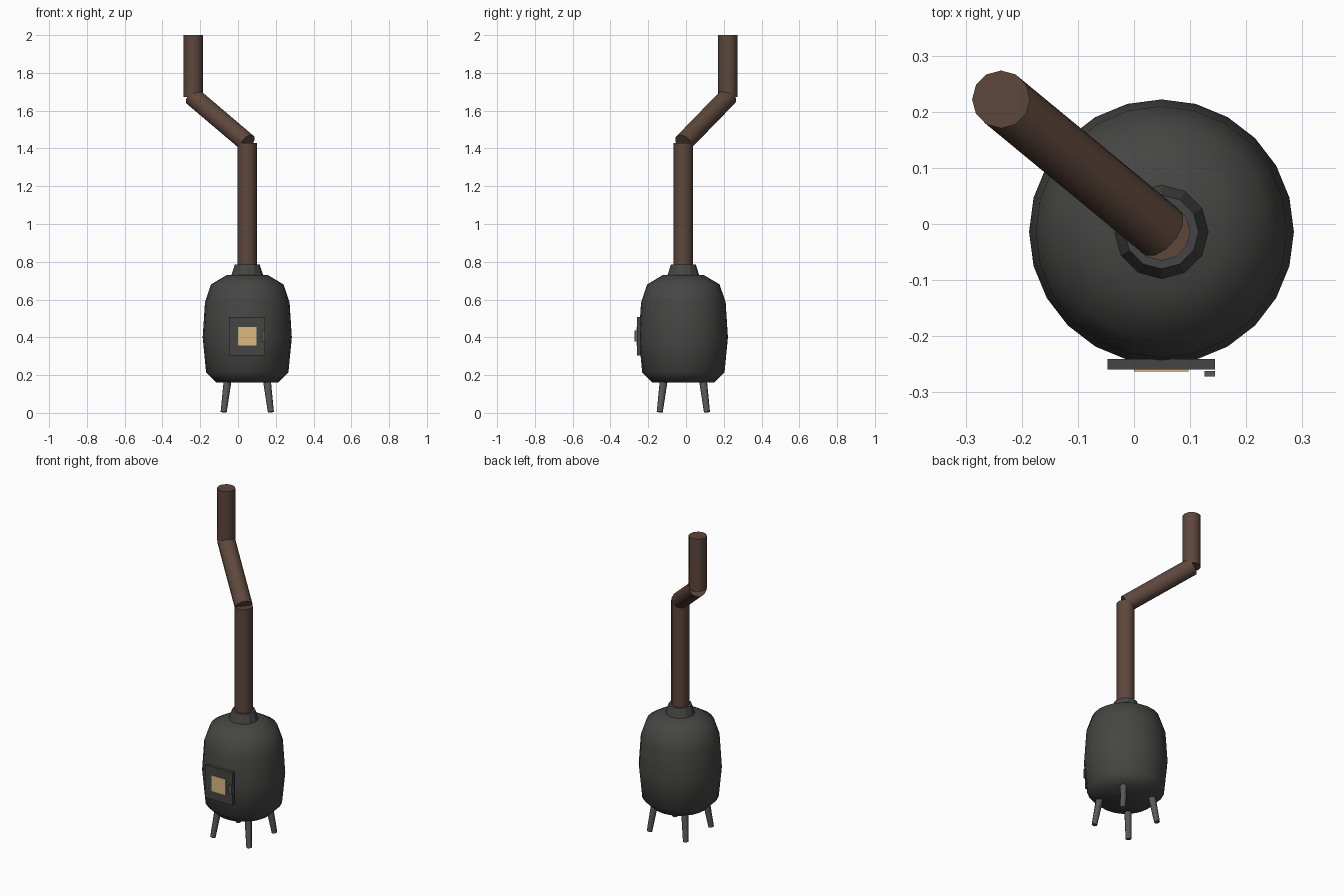
import bpy, bmesh, math
from mathutils import Vector

if "Cube" in bpy.data.objects:
    bpy.data.objects.remove(bpy.data.objects["Cube"])

CX, CY = 0.049, -0.014   # stove axis


def material(name, rgb):
    m = bpy.data.materials.new(name)
    m.diffuse_color = (*rgb, 1)
    m.use_nodes = True
    m.node_tree.nodes["Principled BSDF"].inputs["Base Color"].default_value = m.diffuse_color
    return m


IRON = material("dark_iron", (0.06, 0.06, 0.058))
STEEL = material("grey_iron", (0.10, 0.10, 0.10))
RUST = material("brown_pipe", (0.11, 0.063, 0.045))
GLOW = material("glowing_glass", (0.73, 0.49, 0.22))


def finish(name, bm, mat, angle=None):
    bmesh.ops.recalc_face_normals(bm, faces=bm.faces)
    me = bpy.data.meshes.new(name)
    bm.to_mesh(me)
    bm.free()
    me.materials.append(mat)
    ob = bpy.data.objects.new(name, me)
    bpy.context.collection.objects.link(ob)
    if angle:
        bpy.ops.object.select_all(action='DESELECT')
        ob.select_set(True)
        bpy.context.view_layer.objects.active = ob
        bpy.ops.object.shade_smooth_by_angle(angle=math.radians(angle))
    return ob


def lathe(name, profile, sides, mat, angle=None):
    """Capped solid of revolution about the stove axis."""
    bm = bmesh.new()
    rings = []
    for r, z in profile:
        rings.append([bm.verts.new((CX + r * math.cos(a), CY + r * math.sin(a), z))
                      for a in (2 * math.pi * i / sides for i in range(sides))])
    for lo, hi in zip(rings, rings[1:]):
        for i in range(sides):
            j = (i + 1) % sides
            bm.faces.new((lo[i], lo[j], hi[j], hi[i]))
    bm.faces.new(rings[0])
    bm.faces.new(rings[-1])
    return finish(name, bm, mat, angle)


def rod(name, a, b, r1, r2, sides, mat, angle=35):
    """Tapered cylinder from point a to point b."""
    a, b = Vector(a), Vector(b)
    bm = bmesh.new()
    bmesh.ops.create_cone(bm, cap_ends=True, segments=sides, radius1=r1,
                          radius2=r2, depth=(b - a).length)
    d = b - a
    rot = Vector((0, 0, 1)).rotation_difference(d).to_matrix()
    bmesh.ops.rotate(bm, verts=bm.verts, cent=(0, 0, 0), matrix=rot)
    bmesh.ops.translate(bm, verts=bm.verts, vec=(a + b) / 2)
    return finish(name, bm, mat, angle)


def box(name, lo, hi, mat):
    lo, hi = Vector(lo), Vector(hi)
    bm = bmesh.new()
    bmesh.ops.create_cube(bm, size=1)
    bmesh.ops.scale(bm, verts=bm.verts, vec=hi - lo)
    bmesh.ops.translate(bm, verts=bm.verts, vec=(lo + hi) / 2)
    return finish(name, bm, mat)


# Barrel-shaped firebox and the collar around the flue
lathe("stove_body", [(0.163, 0.16), (0.218, 0.215), (0.236, 0.40),
                     (0.224, 0.585), (0.192, 0.68), (0.108, 0.73)], 24, IRON, 50)
lathe("flue_collar", [(0.085, 0.725), (0.066, 0.785)], 12, IRON)

# Flue pipe: upright, slanted and upper sections
low, bend1 = (CX, CY, 0.73), (CX, CY, 1.43)
bend2, top = (-0.237, 0.222, 1.673), (-0.237, 0.222, 2.0)
for name, a, b in (("lower_pipe", low, bend1), ("slanted_pipe", bend1, bend2),
                   ("upper_pipe", bend2, top)):
    rod(name, a, b, 0.0515, 0.0515, 12, RUST)

# Four splayed legs
for sx, xn in ((-1, "left"), (1, "right")):
    for sy, yn in ((-1, "front"), (1, "back")):
        rod(f"{yn}_{xn}_leg",
            (CX + sx * 0.125, CY + sy * 0.125, 0.004),
            (CX + sx * 0.103, CY + sy * 0.103, 0.18), 0.016, 0.021, 8, STEEL, 50)

# Door with glowing window and handle
box("door", (-0.047, -0.259, 0.304), (0.144, -0.241, 0.508), IRON)
box("door_window", (0.0, -0.263, 0.358), (0.097, -0.257, 0.456), GLOW)
box("door_handle", (0.126, -0.272, 0.378), (0.144, -0.262, 0.435), STEEL)
